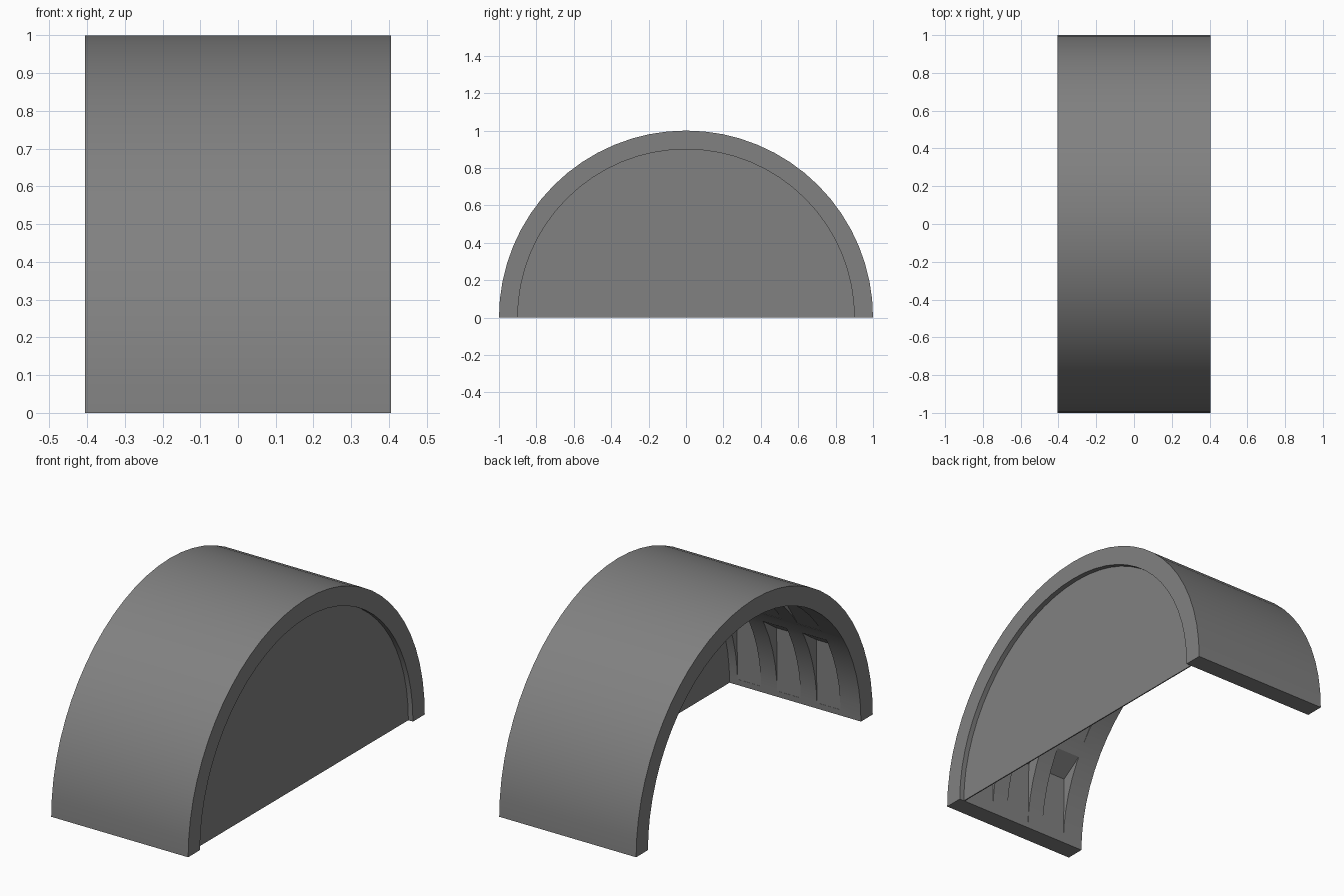
import bpy, bmesh, math

if "Cube" in bpy.data.objects:
    bpy.data.objects.remove(bpy.data.objects["Cube"])

HALF_X, R_OUT, R_IN, SEGS = 0.405, 1.0, 0.9, 32

grey = bpy.data.materials.new("mid grey")
grey.diffuse_color = (0.22, 0.22, 0.22, 1)
grey.use_nodes = True
grey.node_tree.nodes["Principled BSDF"].inputs["Base Color"].default_value = grey.diffuse_color


def arc(r, n=SEGS):
    """Half circle in the y-z plane."""
    return [(r * math.cos(math.pi * i / n), r * math.sin(math.pi * i / n)) for i in range(n + 1)]


def prism(bm, profile, x0, x1):
    """Extrude a y-z profile along x."""
    face = bm.faces.new([bm.verts.new((x0, y, z)) for y, z in profile])
    ext = bmesh.ops.extrude_face_region(bm, geom=[face])
    verts = [v for v in ext["geom"] if isinstance(v, bmesh.types.BMVert)]
    bmesh.ops.translate(bm, verts=verts, vec=(x1 - x0, 0, 0))


def finish(bm, name):
    bmesh.ops.recalc_face_normals(bm, faces=bm.faces)
    me = bpy.data.meshes.new(name)
    bm.to_mesh(me)
    bm.free()
    ob = bpy.data.objects.new(name, me)
    me.materials.append(grey)
    bpy.context.collection.objects.link(ob)
    return ob


# Barrel vault shell
bm = bmesh.new()
prism(bm, arc(R_OUT) + arc(R_IN)[::-1], -HALF_X, HALF_X)
vault = finish(bm, "vault_shell")

# Wedge coffers inside: three columns, two rows on each side
bm = bmesh.new()
wedge = [(0.87, 2), (0.9, 2), (0.968, 22.5), (0.885, 32), (0.85, 32)]
for side in (-1, 1):
    for turn in (0, 33):
        prof = [(side * r * math.cos(math.radians(a + turn)),
                 r * math.sin(math.radians(a + turn))) for r, a in wedge]
        for cx in (-0.215, 0.02, 0.255):
            prism(bm, prof, cx - 0.07, cx + 0.07)
cutter = finish(bm, "coffer_cutter")
cutter.hide_render = True
cutter.hide_viewport = True

cut = vault.modifiers.new("coffers", "BOOLEAN")
cut.object = cutter
cut.operation = "DIFFERENCE"
cut.solver = "EXACT"

# Bake the cut, then smooth the curved skin
dg = bpy.context.evaluated_depsgraph_get()
baked = bpy.data.meshes.new_from_object(vault.evaluated_get(dg))
vault.modifiers.clear()
vault.data = baked
bpy.data.objects.remove(cutter)
bpy.context.view_layer.objects.active = vault
vault.select_set(True)
bpy.ops.object.shade_smooth_by_angle(angle=math.radians(20))

# End wall, set slightly back from the rim
bm = bmesh.new()
prism(bm, arc(R_IN + 0.005), 0.372, 0.378)
finish(bm, "end_wall")
